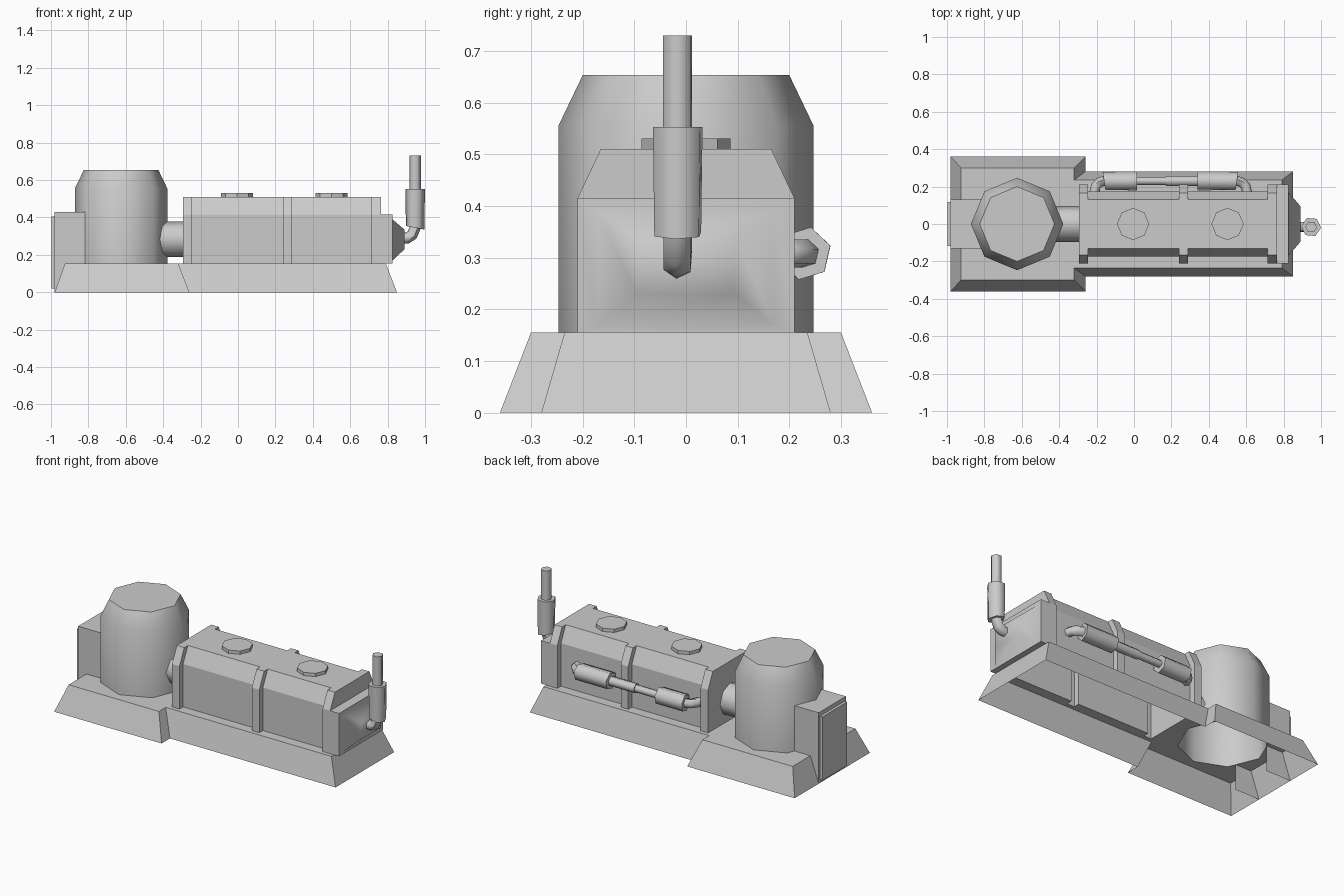
import bpy, bmesh, math
from mathutils import Vector

if "Cube" in bpy.data.objects:
    bpy.data.objects.remove(bpy.data.objects["Cube"])


def finish(name, bm, smooth=None):
    bmesh.ops.recalc_face_normals(bm, faces=bm.faces)
    me = bpy.data.meshes.new(name)
    bm.to_mesh(me)
    bm.free()
    ob = bpy.data.objects.new(name, me)
    bpy.context.collection.objects.link(ob)
    if smooth:
        bpy.ops.object.select_all(action='DESELECT')
        ob.select_set(True)
        bpy.context.view_layer.objects.active = ob
        bpy.ops.object.shade_smooth_by_angle(angle=math.radians(smooth))
    return ob


def ring(bm, pts):
    return [bm.verts.new(p) for p in pts]


def bridge(bm, a, b):
    n = len(a)
    for i in range(n):
        bm.faces.new((a[i], a[(i + 1) % n], b[(i + 1) % n], b[i]))


def circle(x, y, z, r, n=8):
    return [(x + r * math.cos(2 * math.pi * i / n), y + r * math.sin(2 * math.pi * i / n), z) for i in range(n)]


def mirror_outline(half, z):
    return [(x, -y, z) for x, y in half] + [(x, y, z) for x, y in reversed(half)]


def lathe(name, x, y, rings, smooth):
    # stacked octagons, closed on top, open below
    bm = bmesh.new()
    rs = [ring(bm, circle(x, y, z, r)) for z, r in rings]
    for a, b in zip(rs, rs[1:]):
        bridge(bm, a, b)
    bm.faces.new(rs[-1])
    return finish(name, bm, smooth)


def tube(name, path, ref, sides=6, phase=0.0, smooth=61):
    # swept pipe: each path point is x, y, z, radius
    bm = bmesh.new()
    ref = Vector(ref)
    ps = [Vector(p[:3]) for p in path]
    rs = []
    for i, p in enumerate(ps):
        prev = next((q for q in reversed(ps[:i]) if (q - p).length > 1e-5), p)
        nxt = next((q for q in ps[i + 1:] if (q - p).length > 1e-5), p)
        t = ((nxt - p).normalized() + (p - prev).normalized()).normalized()
        v = t.cross(ref)
        angs = [phase + 2 * math.pi * k / sides for k in range(sides)]
        rs.append(ring(bm, [p + path[i][3] * (ref * math.cos(a) + v * math.sin(a)) for a in angs]))
    for a, b in zip(rs, rs[1:]):
        bridge(bm, a, b)
    bm.faces.new(rs[0])
    bm.faces.new(rs[-1])
    return finish(name, bm, smooth)


TOP = 0.155
TANK_X = -0.625
RIBS = [(-0.295, -0.245), (0.24, 0.29), (0.715, 0.765)]
BIG = [(-0.21, TOP), (-0.21, 0.415), (-0.165, 0.51)]
SMALL = [(-0.175, TOP), (-0.175, 0.415), (-0.13, 0.51)]

# stations along the ribbed housing
stations = []
for i, (a, b) in enumerate(RIBS):
    if i:
        stations.append((a, SMALL))
    stations += [(a, BIG), (b, BIG)]
    if i < len(RIBS) - 1:
        stations.append((b, SMALL))

# base skirt, hollow below, deck open under tank and housing
bm = bmesh.new()
low = ring(bm, mirror_outline([(-0.98, 0.36), (-0.26, 0.36), (-0.26, 0.28), (0.85, 0.28)], 0))
high = ring(bm, mirror_outline([(-0.925, 0.30), (-0.32, 0.30), (-0.32, 0.235), (0.79, 0.235)], TOP))
bridge(bm, low, high)
tank_hole = ring(bm, circle(TANK_X, 0, TOP, 0.247))
body_hole = ring(bm, mirror_outline([(x, -prof[0][0]) for x, prof in stations], TOP))
deck = []
for loop in (high, tank_hole, body_hole):
    for i, v in enumerate(loop):
        w = loop[(i + 1) % len(loop)]
        deck.append(bm.edges.get((v, w)) or bm.edges.new((v, w)))
bmesh.ops.triangle_fill(bm, use_beauty=True, use_dissolve=False, edges=deck, normal=(0, 0, 1))
finish("base_skirt", bm)

# ribbed engine housing
bm = bmesh.new()
secs = []
for x, prof in stations:
    full = prof + [(-y, z) for y, z in reversed(prof)]
    secs.append((x, ring(bm, [(x, y, z) for y, z in full])))
for (xa, a), (xb, b) in zip(secs, secs[1:]):
    for k in range(5):
        if k == 2 and abs(xa - xb) < 1e-6:
            continue
        bm.faces.new((a[k], a[k + 1], b[k + 1], b[k]))
bm.faces.new(secs[0][1])
bm.faces.new(secs[-1][1])
finish("engine_housing", bm)

# end cover with tapered nose
bm = bmesh.new()
rs = []
for x, y, z0, z1 in [(0.765, 0.21, TOP, 0.415), (0.825, 0.21, TOP, 0.415),
                     (0.826, 0.17, 0.17, 0.39), (0.89, 0.095, 0.23, 0.335)]:
    rs.append(ring(bm, [(x, -y, z0), (x, y, z0), (x, y, z1), (x, -y, z1)]))
for a, b in zip(rs, rs[1:]):
    bridge(bm, a, b)
bm.faces.new(rs[-1])
finish("end_cover", bm, 55)

# tank, hatch caps and coupling
lathe("tank", TANK_X, 0, [(TOP, 0.247), (0.555, 0.247), (0.653, 0.2)], 50)
for i, x in enumerate((-0.005, 0.5)):
    lathe("hatch_%d" % (i + 1), x, 0, [(0.505, 0.086), (0.53, 0.086)], None)
tube("coupling", [(-0.42, 0, 0.283, 0.095), (-0.295, 0, 0.283, 0.095)], (0, 0, 1), 8, 0, 50)

# control cabinet and door, open below and behind the door
for name, x0, x1, y, z0, z1 in [("cabinet", -0.98, -0.816, 0.13, 0.0, 0.43),
                                ("cabinet_door", -0.997, -0.98, 0.118, 0.02, 0.405)]:
    bm = bmesh.new()
    bmesh.ops.create_cube(bm, size=1)
    for v in bm.verts:
        v.co = (x0 if v.co.x < 0 else x1, 2 * y * v.co.y, z0 if v.co.z < 0 else z1)
    if name == "cabinet":
        bm.normal_update()
        hidden = [f for f in bm.faces if f.normal.z < -0.5 or f.normal.x > 0.5]
        bmesh.ops.delete(bm, geom=hidden, context='FACES')
    finish(name, bm)

# upright exhaust
ey = -0.016
tube("exhaust_stack", [(0.87, ey, 0.288, 0.03), (0.905, ey, 0.29, 0.03), (0.932, ey, 0.307, 0.03),
                       (0.947, ey, 0.345, 0.03), (0.947, ey, 0.345, 0.05), (0.947, ey, 0.553, 0.053),
                       (0.947, ey, 0.553, 0.031), (0.947, ey, 0.73, 0.031)],
     (0, 1, 0), 6, math.radians(25))

# side pipe with two mufflers
sy, sz = 0.23, 0.308
tube("side_pipe", [(-0.212, 0.165, sz, 0.028), (-0.205, 0.2, sz, 0.028), (-0.185, 0.222, sz, 0.028),
                   (-0.16, sy, sz, 0.028), (-0.16, sy, sz, 0.052), (0.015, sy, sz, 0.052),
                   (0.015, sy, sz, 0.023), (0.17, sy, sz, 0.023), (0.17, sy, sz, 0.029),
                   (0.34, sy, sz, 0.029), (0.34, sy, sz, 0.052), (0.55, sy, sz, 0.052),
                   (0.55, sy, sz, 0.028), (0.578, 0.222, sz, 0.028), (0.598, 0.2, sz, 0.028),
                   (0.605, 0.165, sz, 0.028)],
     (0, 0, 1), 6, math.radians(-13))
